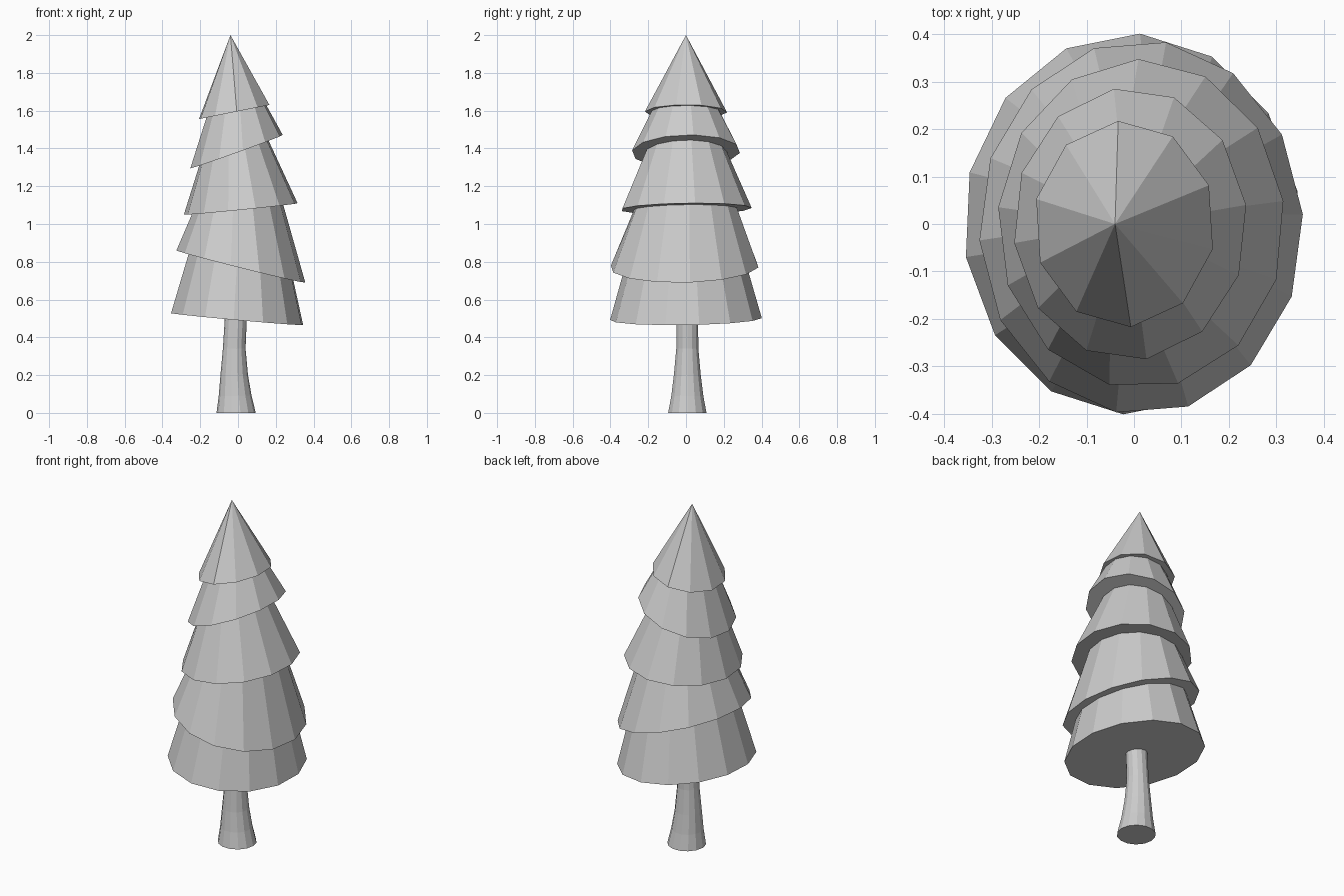
import bpy
import bmesh
from math import cos, sin, radians, tau

cube = bpy.data.objects.get("Cube")
if cube:
    bpy.data.objects.remove(cube, do_unlink=True)

grey = bpy.data.materials.new("plain_grey")
grey.use_nodes = True
colour = (0.6, 0.6, 0.6, 1)
grey.diffuse_color = colour
grey.node_tree.nodes["Principled BSDF"].inputs["Base Color"].default_value = colour


def ring(bm, sides, phase, centre, radii, tilt=(0, 0)):
    """Elliptical ring of vertices, sheared in height by tilt."""
    cx, cy, cz = centre
    verts = []
    for i in range(sides):
        a = radians(phase) + tau * i / sides
        dx, dy = radii[0] * cos(a), radii[1] * sin(a)
        verts.append(bm.verts.new((cx + dx, cy + dy, cz + dx * tilt[0] + dy * tilt[1])))
    return verts


def bridge(bm, low, high):
    n = len(low)
    for i in range(n):
        j = (i + 1) % n
        bm.faces.new((low[i], low[j], high[j], high[i]))


def finish(bm, name):
    bmesh.ops.recalc_face_normals(bm, faces=bm.faces)
    mesh = bpy.data.meshes.new(name)
    bm.to_mesh(mesh)
    bm.free()
    mesh.materials.append(grey)
    bpy.context.collection.objects.link(bpy.data.objects.new(name, mesh))


def skirt(name, sides, phase, centre, radii, tilt, top, top_radii, top_tilt):
    """One tilted tier of branches, closed below and above."""
    bm = bmesh.new()
    low = ring(bm, sides, phase, centre, radii, tilt)
    high = ring(bm, sides, phase, top, top_radii, top_tilt)
    bm.faces.new(low[::-1])
    bridge(bm, low, high)
    bm.faces.new(high)
    finish(bm, name)


# Branch tiers, lowest first
skirt("branches_lowest", 14, 10, (-.005, 0, .497), (.355, .402), (-.09, .015),
      (.01, 0, .82), (.27, .31), (-.15, 0))
skirt("branches_low", 14, 4, (.015, -.007, .775), (.342, .395), (-.25, .02),
      (.01, 0, 1.12), (.225, .26), (0, 0))
skirt("branches_middle", 13, 8, (.015, 0, 1.08), (.303, .348), (.1, .015),
      (-.012, 0, 1.42), (.17, .2), (.2, 0))
skirt("branches_high", 12, 8, (-.008, 0, 1.383), (.247, .288), (.36, .02),
      (-.01, 0, 1.62), (.15, .17), (.2, 0))

# Pointed tip
bm = bmesh.new()
low = ring(bm, 10, 22, (-.02, 0, 1.593), (.192, .218), (.2, 0))
apex = bm.verts.new((-.04, 0, 2))
bm.faces.new(low[::-1])
for i, v in enumerate(low):
    bm.faces.new((v, low[(i + 1) % len(low)], apex))
finish(bm, "treetop")

# Flared trunk: centre x, height, radius
bm = bmesh.new()
profile = [(-.01, 0, .104), (-.015, .09, .087), (-.02, .2, .073),
           (-.02, .34, .06), (-.01, .53, .058)]
rings = [ring(bm, 14, 0, (x, .007, z), (r, r)) for x, z, r in profile]
for low, high in zip(rings, rings[1:]):
    bridge(bm, low, high)
bm.faces.new(rings[0][::-1])
bm.faces.new(rings[-1])
finish(bm, "trunk")
